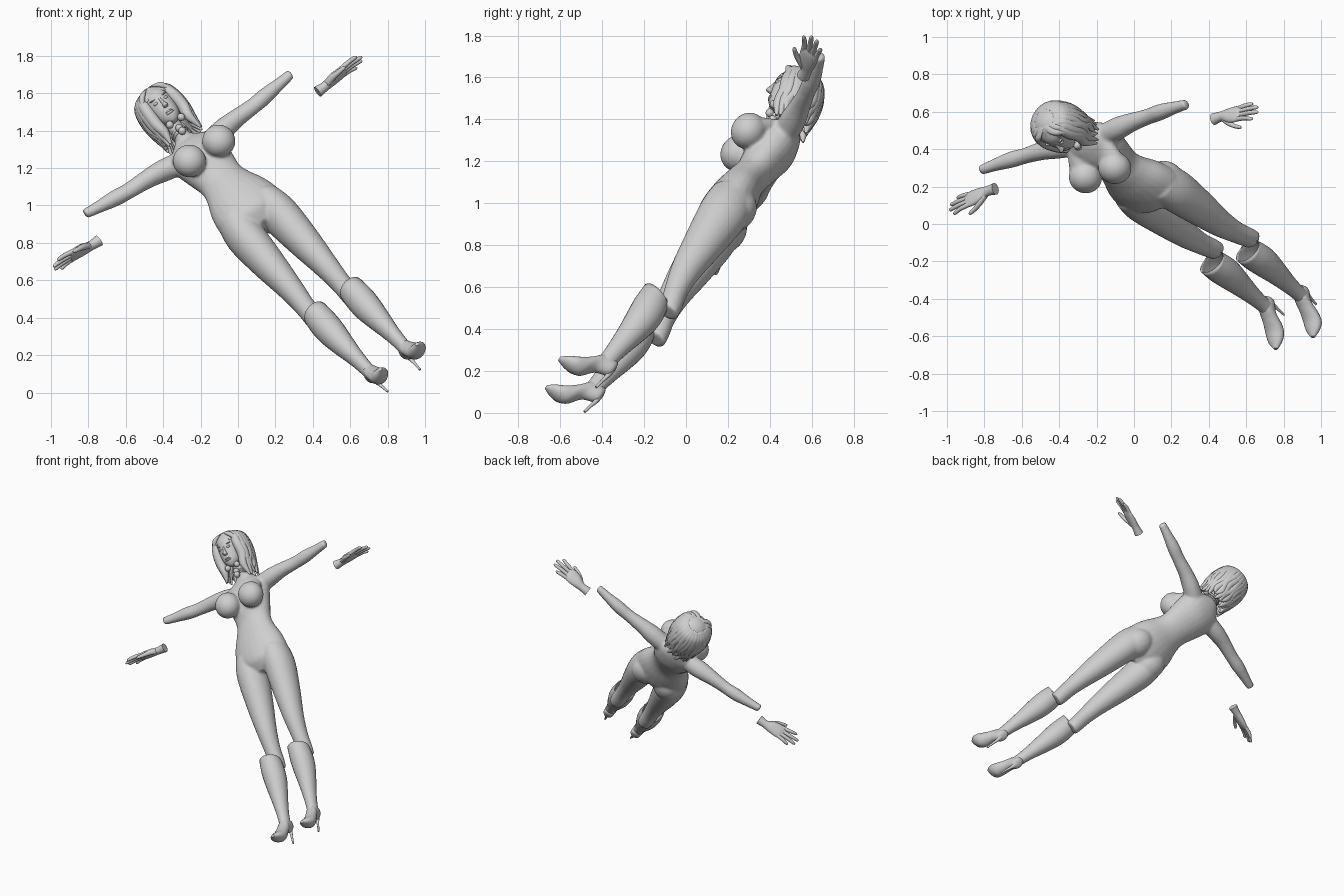
import bpy, bmesh, math, random
from mathutils import Matrix, Vector

random.seed(4)
if "Cube" in bpy.data.objects:
    bpy.data.objects.remove(bpy.data.objects["Cube"])

GREY = bpy.data.materials.new("plain_grey")
GREY.use_nodes = True
GREY.diffuse_color = (0.62, 0.62, 0.62, 1)
GREY.node_tree.nodes["Principled BSDF"].inputs["Base Color"].default_value = GREY.diffuse_color

# Figure axes: left side, up along the spine, and back
up = Vector((-0.592, 0.486, 0.642)).normalized()
left = Vector((0.808, 0.248, 0.535))
left = (left - up * left.dot(up)).normalized()
back = up.cross(left)
POSE = Matrix((left, back, up)).transposed().to_4x4()
POSE.translation = (0.07, 0.187, 0.963)
# The head nods forward about the top of the neck
PIVOT = Matrix.Translation((0, -.03, .72))
NOD = POSE @ PIVOT @ Matrix.Rotation(math.radians(14), 4, "X") @ PIVOT.inverted()


def spline(rows, steps):
    """Smooth curve through all rows."""
    pts = [rows[0]] + list(rows) + [rows[-1]]
    out = []
    for i in range(1, len(pts) - 2):
        for k in range(steps):
            t = k / steps
            out.append([0.5 * (2 * b + (c - a) * t + (2 * a - 5 * b + 4 * c - d) * t * t
                               + (3 * b - a - 3 * c + d) * t ** 3)
                        for a, b, c, d in zip(*pts[i - 1:i + 3])])
    return out + [list(rows[-1])]


def loft(bm, rows, axis="z", side=1, sides=24, steps=5, open_start=False, slant=0):
    """Elliptical rings (x, y, z, radius, radius) facing the given axis."""
    u, v = {"z": (0, 1), "x": (1, 2), "y": (0, 2)}[axis]
    rings = []
    for n, row in enumerate(spline(rows, steps)):
        ring = []
        for k in range(sides):
            ang = 2 * math.pi * k / sides
            p = list(row[:3])
            p[u] += max(row[3], 0.001) * math.cos(ang)
            p[v] += max(row[4], 0.001) * math.sin(ang)
            if n == 0:
                p[2] -= slant * math.sin(ang)
            p[0] *= side
            ring.append(bm.verts.new(p))
        rings.append(ring)
    for r, q in zip(rings, rings[1:]):
        for k in range(sides):
            j = (k + 1) % sides
            bm.faces.new((r[k], r[j], q[j], q[k]))
    if not open_start:
        bm.faces.new(rings[0])
    bm.faces.new(rings[-1])


def ball(bm, centre, size, turn=0, seg=24):
    mat = Matrix.Translation(centre) @ Matrix.Rotation(turn, 4, "Y") @ Matrix.Diagonal((*size, 1))
    bmesh.ops.create_uvsphere(bm, u_segments=seg, v_segments=seg // 2 + 2, radius=1, matrix=mat)


def finish(bm, name, angle=50, pose=POSE):
    bmesh.ops.recalc_face_normals(bm, faces=bm.faces)
    mesh = bpy.data.meshes.new(name)
    bm.to_mesh(mesh)
    bm.free()
    mesh.materials.append(GREY)
    ob = bpy.data.objects.new(name, mesh)
    bpy.context.collection.objects.link(ob)
    ob.matrix_world = pose
    bpy.ops.object.select_all(action="DESELECT")
    ob.select_set(True)
    bpy.context.view_layer.objects.active = ob
    bpy.ops.object.shade_smooth_by_angle(angle=math.radians(angle))
    return ob


SIDES = (("left", 1), ("right", -1))

# Body: torso, neck, arms and legs fused into one skin
bm = bmesh.new()
loft(bm, [(0, .01, -.12, .08, .07), (0, 0, -.06, .17, .11), (0, .005, 0, .2, .125),
          (0, 0, .1, .185, .115), (0, -.005, .2, .145, .095), (0, 0, .27, .13, .09),
          (0, .002, .36, .145, .103), (0, .004, .45, .16, .115), (0, .012, .53, .155, .092),
          (0, .02, .58, .1, .065), (0, .015, .62, .048, .048)])
loft(bm, [(0, .015, .56, .055, .05), (0, -.025, .66, .042, .045), (0, -.055, .75, .044, .05)])
for _, s in SIDES:
    loft(bm, [(.1, .005, .02, .098, .11), (.112, .015, -.1, .106, .12), (.115, .025, -.3, .092, .1),
              (.116, .035, -.5, .07, .075), (.118, .055, -.63, .057, .06),
              (.119, .078, -.72, .054, .056), (.12, .092, -.78, .05, .05)], side=s)
    loft(bm, [(.1, .02, .51, .06, .065), (.2, .02, .53, .062, .06), (.3, .02, .543, .05, .05),
              (.41, .02, .547, .041, .044), (.5, .017, .555, .043, .044),
              (.6, .01, .563, .033, .034), (.69, 0, .57, .026, .027)], axis="x", side=s)
    ball(bm, (s * .092, .06, -.03), (.098, .085, .11))
    ball(bm, (s * .098, -.13, .402), (.089, .084, .09))
    # Slope from the collar to the bust
    loft(bm, [(.098, -.02, .54, .03, .03), (.098, -.075, .48, .06, .055),
              (.098, -.12, .42, .078, .07)], side=s)
body = finish(bm, "body")
fuse = body.modifiers.new("fuse", "REMESH")
fuse.mode = "VOXEL"
fuse.voxel_size = 0.009
fuse.use_smooth_shade = True
relax = body.modifiers.new("relax", "SMOOTH")
relax.factor = 0.5
relax.iterations = 7

# Head with nose, lips, eyes and brows
bm = bmesh.new()
loft(bm, [(0, -.11, .688, .015, .02), (0, -.1, .7, .038, .045), (0, -.09, .73, .06, .068),
          (0, -.075, .78, .075, .086), (0, -.065, .83, .081, .095),
          (0, -.06, .88, .078, .09), (0, -.05, .93, .045, .055)])
loft(bm, [(0, -.153, .832, .007, .01), (0, -.163, .8, .009, .014),
          (0, -.168, .778, .015, .019), (0, -.158, .768, .01, .01)], sides=12)
finish(bm, "head", pose=NOD)
bm = bmesh.new()
for z, h in ((.744, .007), (.735, .008)):
    ball(bm, (0, -.151, z), (.025, .013, h), seg=16)
finish(bm, "lips", pose=NOD)
for word, s in SIDES:
    bm = bmesh.new()
    ball(bm, (s * .031, -.146, .819), (.015, .013, .009), s * -.1, 16)
    ball(bm, (s * .034, -.145, .842), (.022, .011, .004), s * -.15, 16)
    finish(bm, word + "_eye_and_brow", pose=NOD)

# Hair: a cap open at the face, with wavy locks hanging around it
bm = bmesh.new()
ball(bm, (0, -.045, .83), (.113, .112, .113), seg=40)
face = [f for f in bm.faces if f.calc_center_median().y < -.075
        and f.calc_center_median().z < .895 - abs(f.calc_center_median().x) * .5]
bmesh.ops.delete(bm, geom=face, context="FACES")
cap = finish(bm, "hair_cap", pose=NOD)
thick = cap.modifiers.new("thickness", "SOLIDIFY")
thick.thickness = 0.012
bm = bmesh.new()
for i in range(22):
    ang = math.radians(54 + i * 12)
    dx, dy = math.sin(ang), -math.cos(ang)
    w, low = random.uniform(-.015, .015), random.uniform(.58, .63)

    def at(r, z, size, sway=0):
        return (dx * r + dy * sway, -.045 + dy * r - dx * sway, z, size, size)
    loft(bm, [at(.06, .925, .014), at(.09, .89, .028), at(.106, .82, .034), at(.108, .74, .034, w),
              at(.104, .67, .026, -w), at(.112, low, .006, w)], sides=12)
# Swept fringe on both sides of the parting
for s in (1, -1):
    for k in range(3):
        loft(bm, [(.012 * s, -.085 + .025 * k, .935, .014, .012),
                  (s * (.052 + .012 * k), -.122 + .025 * k, .91, .022, .016),
                  (s * (.09 + .008 * k), -.11 + .02 * k, .85, .015, .022),
                  (s * (.106 + .005 * k), -.1 + .015 * k, .76, .014, .022),
                  (s * .1, -.1, .69 - .02 * k, .005, .005)], sides=12)
finish(bm, "hair_locks", 60, NOD)

# Neck band and beads
bm = bmesh.new()
for z in (.632, .648):
    loft(bm, [(0, -.011, z - .007, .046, .049), (0, -.013, z, .051, .054),
              (0, -.015, z + .007, .046, .049)], steps=3)
finish(bm, "neck_band")
bm = bmesh.new()
for x, y, z in ((.038, -.118, .662), (-.038, -.118, .662), (0, -.08, .635), (0, -.083, .608)):
    ball(bm, (x, y, z), (.021, .021, .021), seg=16)
finish(bm, "neck_beads")

for word, s in SIDES:
    # Tall boot: open shaft, pointed foot and thin heel
    bm = bmesh.new()
    loft(bm, [(.12, -.003, -.745, .073, .076), (.121, .006, -.82, .079, .083),
              (.121, .012, -.9, .076, .08), (.121, .01, -1, .062, .066),
              (.12, .004, -1.1, .047, .052), (.119, 0, -1.18, .039, .044),
              (.118, 0, -1.24, .037, .046)], side=s, open_start=True, slant=.02)
    shaft = finish(bm, word + "_boot_shaft")
    thick = shaft.modifiers.new("thickness", "SOLIDIFY")
    thick.thickness = 0.007
    bm = bmesh.new()
    loft(bm, [(.116, .054, -1.24, .015, .02), (.116, .04, -1.237, .034, .045),
              (.118, -.02, -1.25, .04, .058), (.122, -.065, -1.31, .048, .06),
              (.126, -.11, -1.343, .053, .042), (.126, -.155, -1.355, .04, .026),
              (.124, -.192, -1.362, .012, .01)], axis="y", side=s)
    finish(bm, word + "_boot_foot")
    bm = bmesh.new()
    loft(bm, [(.116, .036, -1.245, .026, .02), (.114, .042, -1.28, .013, .012),
              (.111, .036, -1.325, .008, .008), (.108, .03, -1.375, .006, .007)], side=s, sides=12)
    finish(bm, word + "_boot_heel")

    # Separate hand, palm down with spread fingers
    bm = bmesh.new()
    loft(bm, [(.73, 0, .385, .032, .031), (.785, 0, .387, .028, .025), (.835, -.012, .389, .044, .025),
              (.89, -.018, .39, .049, .02), (.92, -.02, .39, .042, .012)], axis="x", side=s)
    for k, reach in enumerate((1.0, 1.032, 1.028, .99)):
        y0, y1 = -.052 + k * .022, -.076 + k * .032
        mid = (.9 + reach) / 2
        loft(bm, [(.89, y0, .39, .013, .013), (mid, (y0 + y1) / 2, .392, .0125, .0125),
                  (reach - .012, y1, .386, .01, .01), (reach, y1, .384, .004, .004)],
             axis="x", side=s, sides=12)
    loft(bm, [(.79, -.015, .383, .018, .017), (.83, -.05, .377, .019, .017),
              (.87, -.077, .368, .013, .013), (.9, -.09, .364, .01, .01),
              (.91, -.093, .363, .004, .004)], axis="x", side=s, sides=12)
    finish(bm, word + "_hand")
